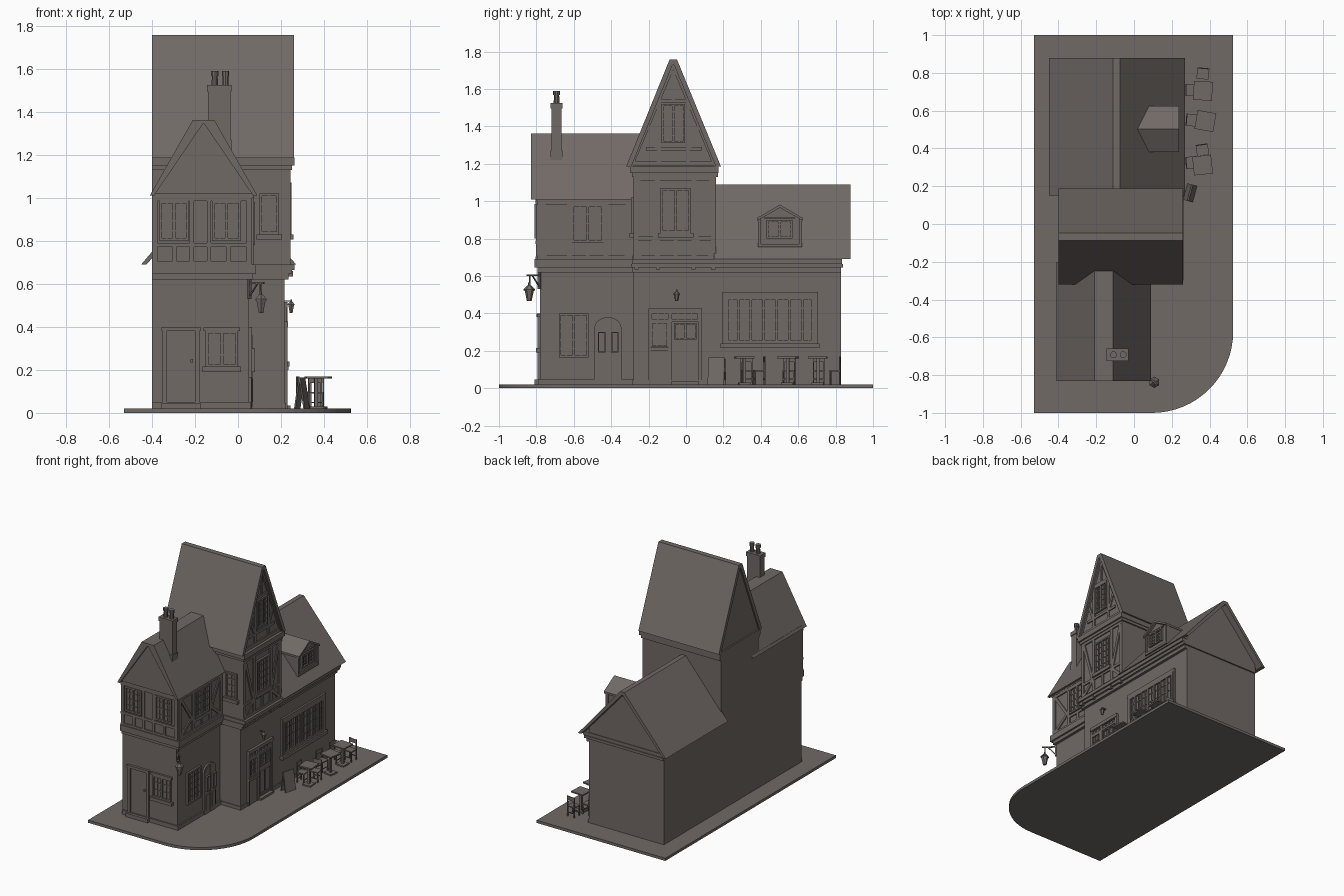
import bpy, bmesh, math
from mathutils import Matrix, Vector

mat = bpy.data.materials.new("warm_grey_brown")
mat.diffuse_color = (0.165, 0.143, 0.132, 1)


def finish(name, bm, loc=(0, 0, 0), rot=0):
    bmesh.ops.recalc_face_normals(bm, faces=bm.faces)
    me = bpy.data.meshes.new(name)
    bm.to_mesh(me)
    bm.free()
    me.materials.append(mat)
    ob = bpy.data.objects.new(name, me)
    ob.location, ob.rotation_euler = loc, (0, 0, rot)
    bpy.context.collection.objects.link(ob)
    return ob


def part(name, prisms, loc=(0, 0, 0), rot=0):
    """One object from extruded outlines: (points, axis, start, end)."""
    bm = bmesh.new()
    for pts, ax, a, b in prisms:
        place = {'x': lambda u, v, d: (d, u, v), 'y': lambda u, v, d: (u, d, v),
                 'z': lambda u, v, d: (u, v, d)}[ax]
        va = [bm.verts.new(place(u, v, a)) for u, v in pts]
        vb = [bm.verts.new(place(u, v, b)) for u, v in pts]
        bm.faces.new(va)
        bm.faces.new(vb[::-1])
        for i in range(len(pts)):
            j = (i + 1) % len(pts)
            bm.faces.new((va[i], vb[i], vb[j], va[j]))
    return finish(name, bm, loc, rot)


def rect(u0, u1, v0, v1):
    return [(u0, v0), (u1, v0), (u1, v1), (u0, v1)]


def box(x0, x1, y0, y1, z0, z1):
    return (rect(x0, x1, y0, y1), 'z', z0, z1)


# A wall is (axis, position, outward sign); pieces stand proud of it
def plate(wall, u0, u1, v0, v1, t):
    ax, d, s = wall
    return (rect(u0, u1, v0, v1), ax, d - s * .01, d + s * t)


def beam(wall, u0, v0, u1, v1, w=.022, t=.008):
    ax, d, s = wall
    k = Vector((v0 - v1, u1 - u0)).normalized() * w / 2
    pts = [(u0 + k.x, v0 + k.y), (u1 + k.x, v1 + k.y), (u1 - k.x, v1 - k.y), (u0 - k.x, v0 - k.y)]
    return (pts, ax, d - s * .01, d + s * t)


def window(name, wall, u0, u1, v0, v1, nc, nr, mull=0, f=.012, sill=False):
    p = [plate(wall, u0, u1, v0, v1, .002)]
    for a, b in ((u0, u0 + f), (u1 - f, u1)):
        p.append(plate(wall, a, b, v0, v1, .014))
    for a, b in ((v0, v0 + f), (v1 - f, v1)):
        p.append(plate(wall, u0, u1, a, b, .014))
    for i in range(1, nc):
        u = u0 + (u1 - u0) * i / nc
        big = mull and i % mull == 0
        w = .007 if big else .003
        p.append(plate(wall, u - w, u + w, v0, v1, .013 if big else .008))
    for i in range(1, nr):
        v = v0 + (v1 - v0) * i / nr
        p.append(plate(wall, u0, u1, v - .003, v + .003, .0075))
    if sill:
        p.append(plate(wall, u0 - .015, u1 + .015, v0 - .025, v0, .022))
    part(name, p)


def roof(name, ax, l, r, ridge0, ridge1, ze, zt, a, b, t=.03):
    """Slab roof with a flat ridge strip."""
    part(name, [([(l, ze), (ridge0, zt), (ridge1, zt), (r, ze), (r - t, ze),
                  ((ridge0 + ridge1) / 2 + .004, zt - t), ((ridge0 + ridge1) / 2 - .004, zt - t),
                  (l + t, ze)], ax, a, b)])


# Pavement with one rounded corner
arc = [(.095 + .43 * math.cos(t), -.57 + .43 * math.sin(t))
       for t in [-math.pi / 2 * (1 - i / 16) for i in range(17)]]
part("pavement", [([(-.53, -1)] + arc + [(.525, 1), (-.53, 1)], 'z', 0, .02)])

# Walls of the three wings
part("front_wing_wall", [box(-.4, .05, -.78, -.2, .02, .65)])
part("front_wing_upper_wall", [box(-.4, .065, -.795, -.2, .65, 1.03),
                               ([(-.39, 1.02), (-.2, 1.345), (-.12, 1.345), (.075, 1.02)], 'y', -.815, -.2)])
part("middle_wing_wall", [box(-.4, .215, -.28, .16, .02, .66), box(-.4, .235, -.28, .16, .66, 1.19)])
part("middle_gable_wall", [([(-.295, 1.18), (-.07, 1.73), (.16, 1.18)], 'x', -.39, .237)])
part("back_wing_wall", [([(-.4, .02), (.215, .02), (.215, .735), (-.093, 1.07), (-.4, .735)], 'y', .1, .83)])

# Roofs
roof("front_roof", 'y', -.41, .09, -.21, -.11, 1.01, 1.362, -.83, -.2, .02)
roof("middle_roof", 'x', -.32, .187, -.088, -.048, 1.185, 1.757, -.4, .26, .028)
roof("back_roof", 'y', -.45, .27, -.11, -.075, .69, 1.09, .15, .88, .025)

# Moulded bands between the floors
part("floor_band", [
    box(-.4, .07, -.795, -.28, .62, .645), box(-.4, .083, -.81, -.28, .645, .69),
    box(-.4, .235, -.29, .83, .62, .645), box(-.4, .25, -.295, .84, .645, .665),
    box(-.4, .262, -.29, .835, .665, .69)])
part("eaves_band", [box(-.4, .25, -.29, .17, 1.13, 1.15), box(-.4, .262, -.3, .175, 1.15, 1.187),
                    box(-.4, .075, -.805, -.28, 1.0, 1.025)])
part("plinth", [box(-.4, .06, -.79, -.28, .02, .05), box(-.4, .222, -.285, .83, .02, .045)])

FL, FU = ('y', -.78, -1), ('y', -.795, -1)
SL, SU = ('x', .05, 1), ('x', .065, 1)
ML, MU, MG = ('x', .215, 1), ('x', .235, 1), ('x', .237, 1)
MF = ('y', -.28, -1)

# Timber framing: front of front wing
t = [plate(FU, a, b, .69, 1.0, .008) for a, b in
     ((-.4, -.375), (-.225, -.205), (-.145, -.125), (.04, .065))]
t += [plate(FU, -.4, .065, a, b, .0085) for a, b in ((.69, .705), (.77, .79), (.985, 1.005))]
t += [plate(FU, a, a + .02, .69, .78, .008) for a in (-.305, -.055)]
part("front_timbers", t)
# Timber framing: side of front wing
t = [plate(SU, a, b, .69, 1.0, .008) for a, b in ((-.795, -.765), (-.635, -.61), (-.44, -.415), (-.31, -.285))]
t += [plate(SU, -.795, -.285, a, b, .0085) for a, b in ((.69, .71), (.98, 1.0))]
t += [plate(SU, -.635, -.415, .755, .775, .008), plate(SU, -.535, -.515, .69, .77, .008),
      beam(SU, -.765, .98, -.635, .79), beam(SU, -.765, .71, -.635, .80),
      beam(SU, -.415, .79, -.31, .98), beam(SU, -.415, .8, -.31, .71)]
part("side_timbers", t)
# Timber framing: middle wing and gable
t = [plate(MU, a, b, .69, 1.15, .008) for a, b in ((-.28, -.255), (-.165, -.14), (.03, .055), (.135, .16))]
t += [plate(MU, -.28, .16, a, b, .0085) for a, b in ((.69, .71), (.79, .81), (1.11, 1.135))]
t += [beam(MU, -.255, 1.11, -.165, .81), beam(MU, .135, 1.11, .055, .81), beam(MU, -.255, .71, -.165, .79),
      beam(MU, .135, .71, .055, .79), plate(MU, -.065, -.045, .7, .8, .008)]
part("middle_timbers", t)
t = [plate(MG, -.29, .16, 1.19, 1.215, .009), plate(MG, -.215, .085, 1.27, 1.29, .0085),
     plate(MG, -.15, .015, 1.525, 1.545, .0085), plate(MG, -.155, -.135, 1.2, 1.53, .008),
     plate(MG, 0, .02, 1.2, 1.53, .008), beam(MG, -.155, 1.29, -.2, 1.4, .018),
     beam(MG, .02, 1.29, .065, 1.4, .018), plate(MG, -.077, -.06, 1.54, 1.7, .008),
     beam(MG, -.3, 1.185, -.07, 1.735, .03, .012), beam(MG, .165, 1.185, -.066, 1.735, .03, .012)]
part("gable_timbers", t)
# Brackets under the jetty
part("jetty_brackets", [box(.21, .255, y, y + .022, .635, .66) for y in (-.275, -.16, .03, .135)])

# Windows
window("front_window", FL, -.15, 0, .215, .38, 4, 3, 2, sill=True)
part("front_window_head", [plate(FL, -.16, .01, .38, .397, .015)])
window("front_upper_left_window", FU, -.365, -.23, .80, .985, 4, 4, 2)
window("front_upper_right_window", FU, -.12, .015, .80, .985, 4, 4, 2)
window("middle_side_window", MF, .10, .19, .83, 1.02, 2, 4, sill=True)
window("side_window", SL, -.68, -.52, .165, .40, 4, 5, 2)
window("side_upper_window", SU, -.61, -.44, .78, .98, 4, 4, 2)
window("middle_upper_window", MU, -.135, .025, .83, 1.07, 4, 5, 2, sill=True)
window("gable_window", MG, -.13, -.005, 1.31, 1.52, 4, 5, 2)
window("shop_window", ML, .21, .69, .24, .49, 14, 4, 2, .018)
part("shop_window_surround", [plate(ML, .195, .21, .22, .515, .012), plate(ML, .69, .705, .22, .515, .012),
                              plate(ML, .195, .705, .49, .515, .014), plate(ML, .185, .715, .215, .24, .025)])

# Plain front door
part("front_door", [plate(FL, -.33, -.2, .045, .385, .003), plate(FL, -.35, -.33, .045, .385, .014),
                    plate(FL, -.2, -.18, .045, .385, .014), plate(FL, -.355, -.175, .38, .4, .018),
                    plate(FL, -.355, -.175, .02, .047, .03), plate(FL, -.22, -.21, .235, .25, .012)])


# Arched double door
def arch(y0, y1, zs, h):
    c, r = (y0 + y1) / 2, (y1 - y0) / 2
    return [(y0, .02), (y1, .02)] + [(c + r * math.cos(math.pi * i / 12), zs + h * math.sin(math.pi * i / 12))
                                    for i in range(13)]


part("arched_door", [(arch(-.49, -.345, .32, .06), 'x', .04, .062),
                     (arch(-.478, -.357, .315, .05), 'x', .04, .065),
                     (rect(-.42, -.415, .03, .36), 'x', .04, .07)])
for i, y in enumerate((-.475, -.405)):
    window("arched_door_pane_%d" % i, ('x', .065, 1), y + .005, y + .045, .19, .30, 1, 1, 0, .006)
    part("arched_door_panel_%d" % i, [(rect(y + .008, y + .042, .05, .16), 'x', .05, .068)])

# Shop entrance: frame, side light, door and top lights
part("entrance_frame", [plate(ML, a, b, .02, .42, .014) for a, b in ((-.2, -.187), (-.096, -.075), (.066, .086))]
     + [plate(ML, -.2, .086, .40, .425, .018), plate(ML, -.2, .086, .355, .368, .014),
        plate(ML, -.187, -.096, .04, .2, .008), plate(ML, -.2, -.085, .2, .218, .02),
        plate(ML, -.075, .066, .03, .355, .004), plate(ML, -.06, -.012, .06, .22, .01),
        plate(ML, .003, .051, .06, .22, .01), plate(ML, -.08, .07, .02, .035, .03)])
window("entrance_side_light", ML, -.187, -.096, .22, .355, 3, 3, 0, .009)
window("entrance_door_light", ML, -.065, .056, .26, .35, 4, 2, 2, .008)
window("entrance_top_lights", ML, -.187, .066, .366, .402, 7, 1, 0, .005)

# Dormer
part("dormer_wall", [([(.39, .76), (.615, .76), (.615, .91), (.502, .97), (.39, .91)], 'x', .03, .215)])
part("dormer_roof", [([(.38, .91), (.502, .982), (.625, .91), (.625, .895), (.502, .965), (.38, .895)],
                      'x', .01, .237)])
window("dormer_window", ('x', .215, 1), .43, .57, .80, .90, 6, 4, 3, .01)
part("dormer_trim", [plate(('x', .215, 1), a, b, c, d, .01) for a, b, c, d in
                     ((.385, .4, .76, .91), (.605, .62, .76, .91), (.385, .62, .755, .772), (.42, .58, .905, .915))])

# Chimney with two pots
part("chimney", [box(-.145, -.03, -.725, -.66, 1.15, 1.27), box(-.14, -.035, -.72, -.665, 1.27, 1.5),
                 box(-.145, -.03, -.725, -.66, 1.495, 1.525)])


def cone(bm, r0, r1, z0, z1, n):
    bmesh.ops.create_cone(bm, cap_ends=True, segments=n, radius1=r0, radius2=r1, depth=z1 - z0,
                          matrix=Matrix.Translation((0, 0, (z0 + z1) / 2)))


for i, x in enumerate((-.108, -.058)):
    bm = bmesh.new()
    cone(bm, .016, .014, 1.51, 1.57, 10)
    cone(bm, .018, .018, 1.567, 1.59, 10)
    finish("chimney_pot_%d" % i, bm, (x, -.692, 0))


# Lanterns: hanging one on the corner, small one over the entrance
def lantern(name, loc, s):
    bm = bmesh.new()
    for r0, r1, z0, z1 in ((.012, .015, 0, .008), (.014, .025, .008, .06), (.03, .03, .058, .064),
                           (.03, .01, .064, .085), (.006, .006, .085, .1)):
        cone(bm, r0 * s, r1 * s, z0 * s, z1 * s, 6)
    finish(name, bm, loc)


lantern("corner_lantern", (.107, -.838, .465), 1)
lantern("entrance_lantern", (.247, -.05, .465), .62)
part("lantern_arm", [box(0, .1, -.004, .004, .6, .608), box(.075, .081, -.003, .003, .55, .605),
                     box(0, .01, -.008, .008, .53, .62), (
                         [(0, .54), (.008, .54), (.06, .6), (.052, .6)], 'y', -.003, .003)],
     (.05, -.78, 0), -math.pi / 4)
part("entrance_lantern_bracket", [box(.21, .25, -.054, -.046, .517, .523)])


# Pavement tables and chairs
def chair(i, x, y, a):
    p = [box(-.032, .032, -.03, .03, .09, .098)]
    p += [box(u, u + .007, v, v + .007, .02, .09) for u in (-.032, .025) for v in (-.03, .023)]
    p += [box(u, u + .007, .023, .03, .09, .17) for u in (-.032, .025)]
    p += [box(-.032, .032, .024, .029, .14, .168), box(-.03, .03, -.029, -.025, .045, .051),
          box(-.03, .03, .024, .028, .045, .051)]
    part("chair_%d" % i, p, (x, y, 0), math.radians(a))


for i, (x, y, a) in enumerate(((.365, .705, -3), (.378, .545, -10), (.363, .312, 6))):
    part("table_%d" % i, [box(-.05, .05, -.05, .05, .16, .17), box(-.008, .008, -.008, .008, .02, .16),
                          box(-.032, .032, -.032, .032, .02, .03)], (x, y, 0), math.radians(a))
for i, c in enumerate(((.365, .797, -5), (.302, .71, 90), (.305, .55, 85), (.362, .393, 8), (.303, .325, 95))):
    chair(i, *c)

# Folding menu board
part("menu_board", [([(s * .026, .02), (s * .004, .165), (s * -.003, .165), (s * .019, .02)], 'y', -.045, .045)
                    for s in (1, -1)], (.297, .165, 0), math.radians(-15))
